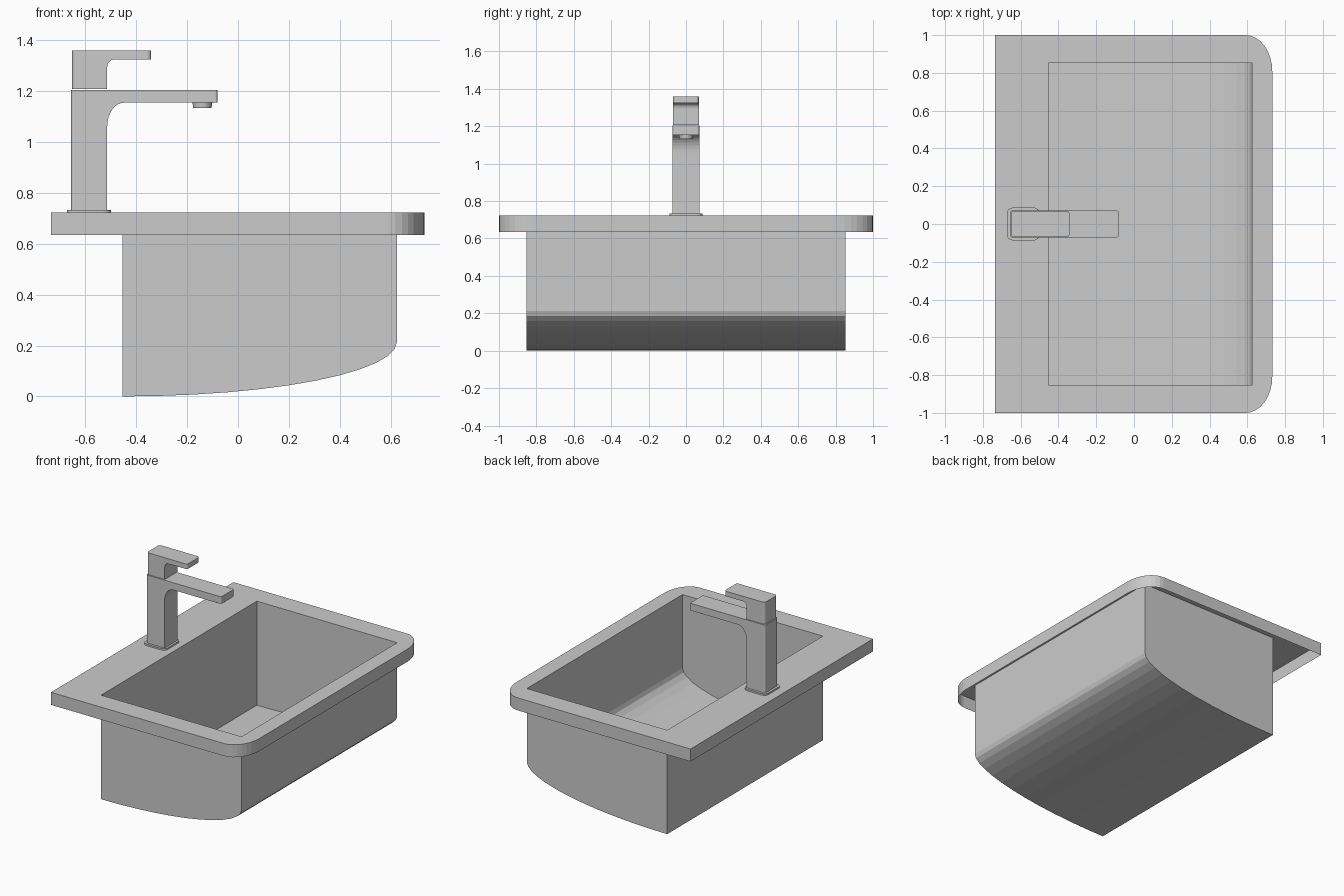
import bpy, bmesh
from math import sin, cos, pi

if "Cube" in bpy.data.objects:
    bpy.data.objects.remove(bpy.data.objects["Cube"])


def finish(bm, name):
    me = bpy.data.meshes.new(name)
    bm.to_mesh(me)
    bm.free()
    ob = bpy.data.objects.new(name, me)
    bpy.context.collection.objects.link(ob)
    return ob


def arc(cx, cy, rx, ry, a0, a1, n):
    """Points on an elliptical arc, angles in quarter turns."""
    ts = [(a0 + (a1 - a0) * i / n) * pi / 2 for i in range(n + 1)]
    return [(cx + rx * cos(t), cy + ry * sin(t)) for t in ts]


def prism(name, profile, half_y, round_r):
    """Extrude an xz profile across y, rounding the vertical edges at both ends."""
    bm = bmesh.new()
    f = bm.faces.new([bm.verts.new((x, -half_y, z)) for x, z in profile])
    ext = bmesh.ops.extrude_face_region(bm, geom=[f])["geom"]
    bmesh.ops.translate(bm, vec=(0, 2 * half_y, 0),
                        verts=[v for v in ext if isinstance(v, bmesh.types.BMVert)])
    bmesh.ops.recalc_face_normals(bm, faces=bm.faces)
    ends = (min(p[0] for p in profile), max(p[0] for p in profile))
    edges = [e for e in bm.edges
             if abs(e.verts[0].co.z - e.verts[1].co.z) > 1e-4
             and any(all(abs(v.co.x - x) < 1e-4 for v in e.verts) for x in ends)]
    bmesh.ops.bevel(bm, geom=edges, offset=round_r, segments=4, profile=0.5, affect='EDGES')
    return finish(bm, name)


# Sink: top sheet with open-bottomed skirt and thin-walled bowl
TOP, SKIRT = 0.722, 0.635
X0, X1, Y1 = -0.735, 0.732, 1.0
BX0, BX1, BY = -0.453, 0.624, 0.853
bm = bmesh.new()


def face(pts):
    bm.faces.new([bm.verts.new(p) for p in pts])


def flat(pts):
    face([(x, y, TOP) for x, y in pts])


lo = arc(X1 - 0.142, -Y1 + 0.19, 0.142, 0.19, -1, 0, 8)
hi = arc(X1 - 0.142, Y1 - 0.19, 0.142, 0.19, 0, 1, 8)
a, d = (X0, -Y1), (X0, Y1)
lb, rb, rt, lt = (BX0, -BY), (BX1, -BY), (BX1, BY), (BX0, BY)
flat([a] + lo[:5] + [rb, lb])
flat(lo[4:] + hi[:5] + [rt, rb])
flat(hi[4:] + [d, lt, rt])
flat([d, a, lb, lt])

outline = [a] + lo + hi + [d]
for p, q in zip(outline, outline[1:] + outline[:1]):
    face([(*p, TOP), (*p, SKIRT), (*q, SKIRT), (*q, TOP)])

# Bowl section: straight back wall, curved floor, straight front wall
section = [(BX0, TOP)] + arc(BX0, 0.213, BX1 - BX0, 0.213, -1, 0, 12) + [(BX1, TOP)]
for (xa, za), (xb, zb) in zip(section, section[1:]):
    face([(xa, -BY, za), (xb, -BY, zb), (xb, BY, zb), (xa, BY, za)])
for y in (-BY, BY):
    face([(x, y, z) for x, z in section])
bmesh.ops.remove_doubles(bm, verts=bm.verts, dist=1e-4)
bmesh.ops.recalc_face_normals(bm, faces=bm.faces)
bm.faces.ensure_lookup_table()
if bm.faces[0].normal.z < 0:
    bmesh.ops.reverse_faces(bm, faces=bm.faces)
finish(bm, "sink_basin")

# Tap base plate
prism("tap_base", [(-0.672, TOP), (-0.5, TOP), (-0.5, 0.733), (-0.672, 0.733)], 0.087, 0.03)

# Tap column and spout, with a curved inner corner
prism("tap_body", [(-0.656, 0.733), (-0.514, 0.733)]
      + arc(-0.449, 1.06, 0.065, 0.094, 2, 1, 8)
      + [(-0.08, 1.154), (-0.08, 1.204), (-0.656, 1.204)], 0.071, 0.012)

# Lever handle
prism("tap_handle", [(-0.652, 1.208), (-0.514, 1.208)]
      + arc(-0.487, 1.293, 0.027, 0.031, 2, 1, 6)
      + [(-0.342, 1.324), (-0.342, 1.359), (-0.652, 1.359)], 0.069, 0.016)

# Round water outlet under the spout
bm = bmesh.new()
bmesh.ops.create_cone(bm, cap_ends=True, segments=24, radius1=0.036, radius2=0.039, depth=0.022)
bmesh.ops.translate(bm, verts=bm.verts, vec=(-0.14, 0, 1.144))
finish(bm, "spout_outlet")
